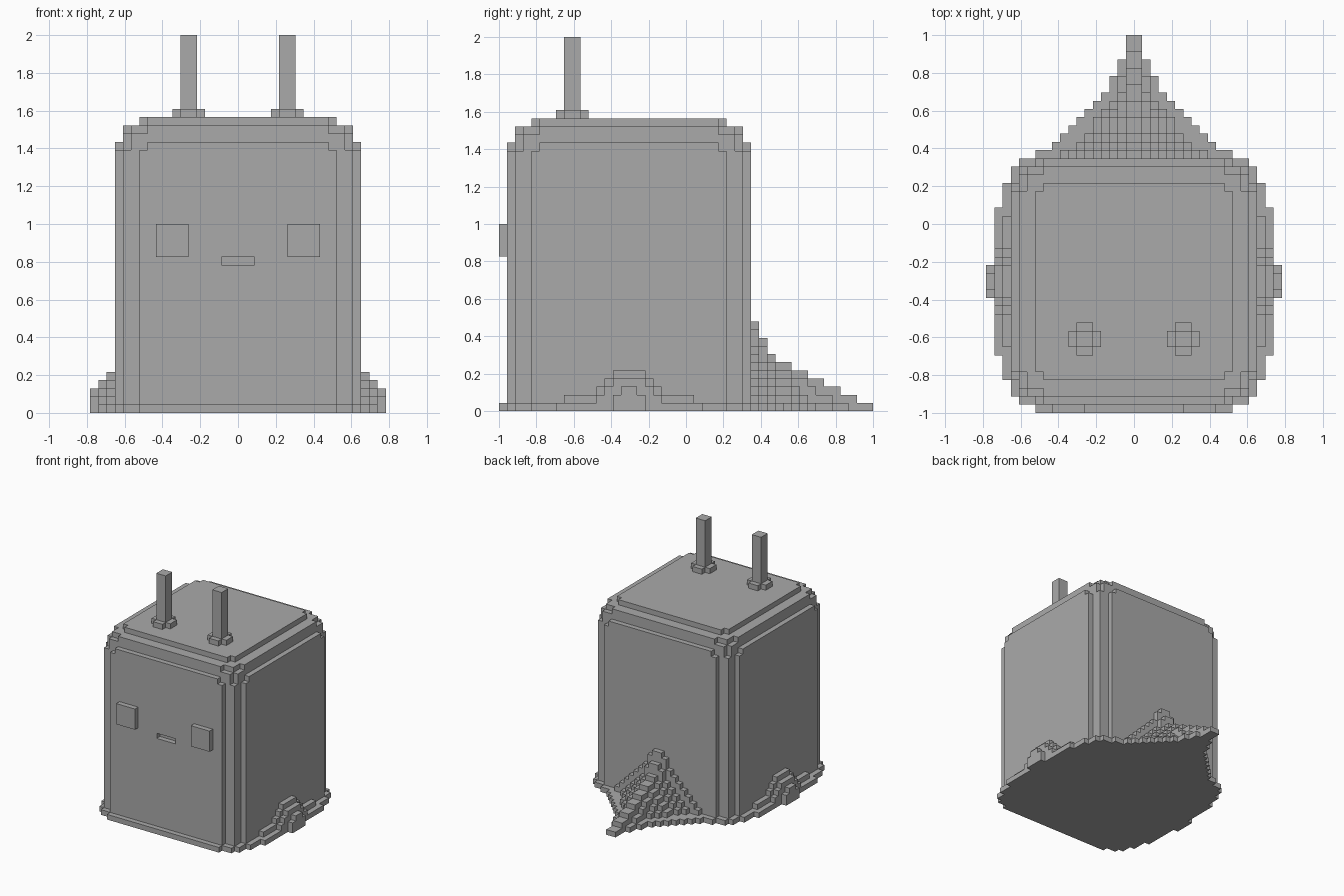
import bpy
import bmesh
import math
from mathutils import Vector

UNIT = 1 / 23          # edge of one block
MID = -7               # block row through the middle of the body

cube = bpy.data.objects.get("Cube")
if cube:
    bpy.data.objects.remove(cube, do_unlink=True)

grey = bpy.data.materials.new("plain_grey")
grey.use_nodes = True
grey.diffuse_color = (0.4, 0.4, 0.4, 1)
grey.node_tree.nodes["Principled BSDF"].inputs["Base Color"].default_value = (0.4, 0.4, 0.4, 1)


def box(x0, x1, y0, y1, z0, z1):
    """Set of blocks filling a range."""
    return {(x, y, z) for x in range(x0, x1) for y in range(y0, y1) for z in range(z0, z1)}


def mirrored(cells):
    return {(-1 - x, y, z) for x, y, z in cells}


def rounding(depth):
    return max(0, 3.5 - depth) ** 2


# Body: block with rounded sides and top, and a recessed mouth
def in_body(cell):
    x, y, z = cell
    depths = (min(x + 15, 14 - x), min(y + 22, 7 - y), 35 - z)
    return sum(rounding(d) for d in depths) <= 12.5


body = {c for c in box(-15, 15, -22, 8, 1, 36) if in_body(c)}
body -= box(-2, 2, -22, -21, 18, 19)

# Base plate: one layer, narrowing towards front and back
base = set()
for y in range(-23, 9):
    off = abs(y + 0.5 - MID)
    half = 12 if off > 15 else 14 if off > 14 else 15 if off > 12 else 16 if off > 9 else 17
    base |= box(-half, half, y, y + 1, 0, 1)

# Side foot: stepped bump, lower in each outer column
foot = set()
for column, steps in ((15, ((8, 2), (4, 3), (3, 4), (2, 5))),
                      (16, ((4, 2), (3, 3), (2, 4))),
                      (17, ((2, 2), (1, 3)))):
    for reach, top in steps:
        foot |= box(column, column + 1, MID - reach, MID + reach, 0, top)

# Tail: concave stepped spike, given by half width and ridge height per row
widths = (12, 10, 9, 8, 7, 6, 5, 4, 3, 3, 2, 2, 1, 1, 1)
ridge = (11, 9, 7, 6, 6, 5, 5, 4, 4, 3, 3, 2, 2, 1, 1)
tail = set()
for row, (w, h) in enumerate(zip(widths, ridge)):
    for x in range(w):
        top = max(1, math.ceil(h * (1 - x / w) ** 1.7 - 0.3))
        tail |= box(-1 - x, x + 1, 8 + row, 9 + row, 0, top)

# Eye, and antenna with a cross-shaped collar
eye = box(6, 10, -23, -22, 19, 23)
antenna = box(5, 7, -15, -13, 36, 46)
collar = box(4, 8, -15, -13, 36, 37) | box(5, 7, -16, -12, 36, 37)

parts = {"body": body, "base_plate": base, "tail": tail - base}
for name, cells in (("foot", foot - base), ("eye", eye),
                    ("antenna", antenna), ("antenna_collar", collar - antenna)):
    parts["left_" + name] = cells
    parts["right_" + name] = mirrored(cells)
solid = set().union(*parts.values())


def build(name, cells):
    """Skin the outer sides of the blocks and merge flat areas."""
    bm = bmesh.new()
    verts = {}

    def corner(p):
        key = tuple(p)
        if key not in verts:
            verts[key] = bm.verts.new([k * UNIT for k in key])
        return verts[key]

    for cell in cells:
        for axis in range(3):
            u, v = [0, 0, 0], [0, 0, 0]
            u[(axis + 1) % 3] = v[(axis + 2) % 3] = 1
            u, v = Vector(u), Vector(v)
            for side in (0, 1):
                near = list(cell)
                near[axis] += 2 * side - 1
                if tuple(near) in solid:
                    continue
                start = Vector(cell)
                start[axis] += side
                loop = [start, start + u, start + u + v, start + v]
                if not side:
                    loop.reverse()
                bm.faces.new([corner([round(k) for k in p]) for p in loop])
    bmesh.ops.dissolve_limit(bm, angle_limit=0.01, verts=bm.verts[:], edges=bm.edges[:])
    mesh = bpy.data.meshes.new(name)
    bm.to_mesh(mesh)
    bm.free()
    mesh.materials.append(grey)
    bpy.context.collection.objects.link(bpy.data.objects.new(name, mesh))


for name, cells in parts.items():
    build(name, cells)
